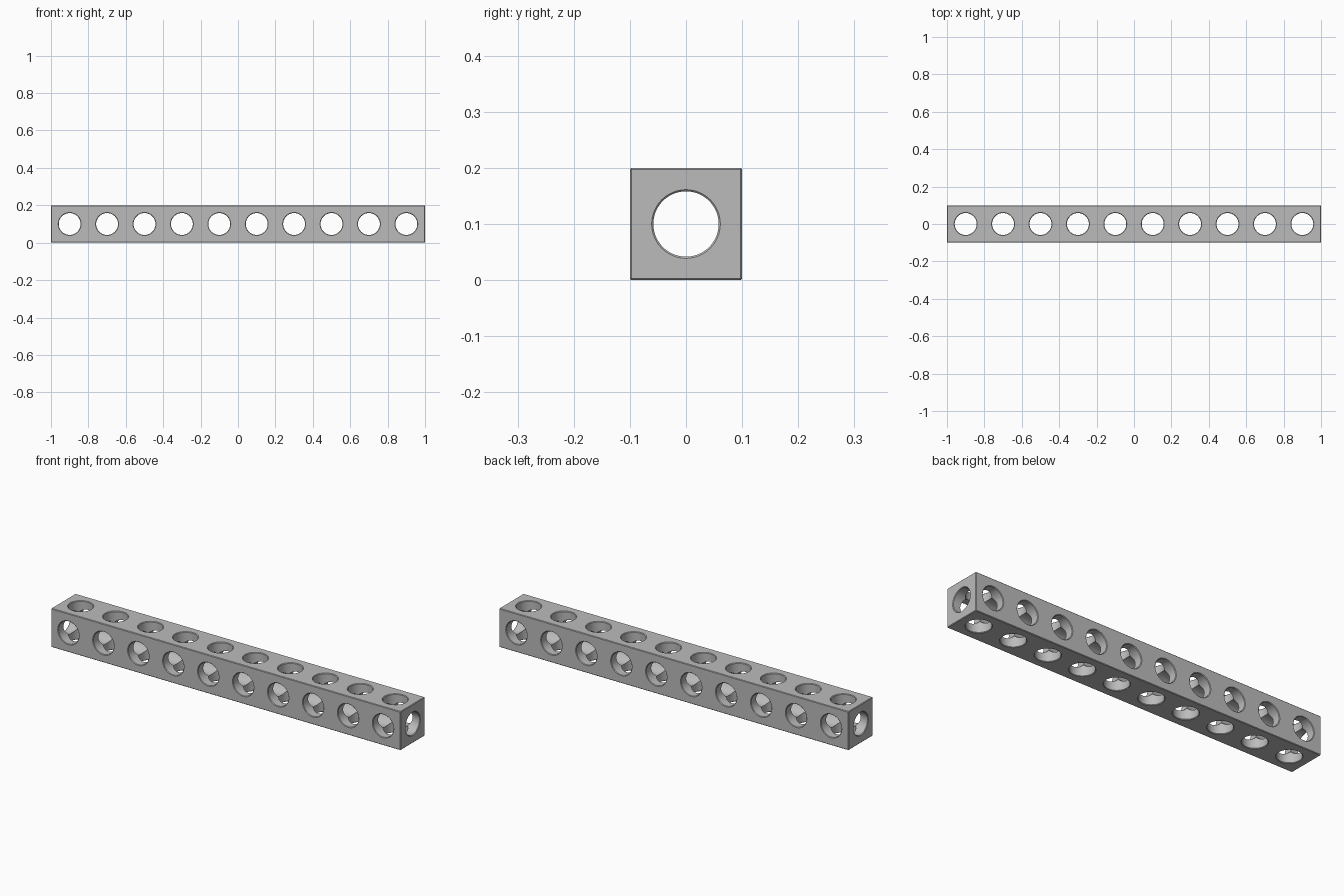
import bpy, bmesh, math
from mathutils import Matrix, Vector

cube = bpy.data.objects.get("Cube")
if cube:
    bpy.data.objects.remove(cube, do_unlink=True)

HALF = 0.1        # half the beam's width and the hole pitch
CHAMFER = 0.003
SIDES = 64

# Plain grey finish
grey = bpy.data.materials.new("satin_grey")
grey.use_nodes = True
colour = (0.5, 0.5, 0.5, 1)
grey.diffuse_color = colour
grey.node_tree.nodes["Principled BSDF"].inputs["Base Color"].default_value = colour


def link_mesh(name, bm):
    mesh = bpy.data.meshes.new(name)
    bm.to_mesh(mesh)
    bm.free()
    mesh.materials.append(grey)
    obj = bpy.data.objects.new(name, mesh)
    bpy.context.collection.objects.link(obj)
    return obj


def bore_cutter(name, axis, half_length, radius, centres):
    """Round cutters with flared ends that chamfer the hole rims."""
    bm = bmesh.new()
    turn = Vector((0, 0, 1)).rotation_difference(Vector(axis)).to_matrix()
    inner = half_length - CHAMFER
    outer = half_length + CHAMFER
    profile = [(radius + 2 * CHAMFER, -outer), (radius, -inner),
               (radius, inner), (radius + 2 * CHAMFER, outer)]
    for centre in centres:
        rings = []
        for r, h in profile:
            ring = []
            for i in range(SIDES):
                a = math.tau * i / SIDES
                p = turn @ Vector((r * math.cos(a), r * math.sin(a), h))
                ring.append(bm.verts.new(p + Vector(centre)))
            rings.append(ring)
        for low, high in zip(rings, rings[1:]):
            for i in range(SIDES):
                j = (i + 1) % SIDES
                bm.faces.new((low[i], low[j], high[j], high[i]))
        bm.faces.new(rings[0][::-1])
        bm.faces.new(rings[-1])
    obj = link_mesh(name, bm)
    obj.hide_render = True
    return obj


# Square beam with chamfered edges
bm = bmesh.new()
bmesh.ops.create_cube(bm, size=2, matrix=Matrix.Translation((0, 0, HALF))
                      @ Matrix.Diagonal((1, HALF, HALF, 1)))
bmesh.ops.bevel(bm, geom=bm.edges[:], offset=CHAMFER, segments=1, affect='EDGES')
beam = link_mesh("perforated_beam", bm)

# Ten cross holes each way and one long bore, kept a hair apart in radius
centres = [(-0.9 + 0.2 * i, 0, HALF) for i in range(10)]
cutters = [
    bore_cutter("long_bore_cutter", (1, 0, 0), 1, 0.0582, [(0, 0, HALF)]),
    bore_cutter("side_hole_cutter", (0, 1, 0), HALF, 0.0584, centres),
    bore_cutter("top_hole_cutter", (0, 0, 1), HALF, 0.0586, centres),
]
bpy.ops.object.select_all(action='DESELECT')
bpy.context.view_layer.objects.active = beam
beam.select_set(True)
for cutter in cutters:
    mod = beam.modifiers.new(cutter.name, 'BOOLEAN')
    mod.operation = 'DIFFERENCE'
    mod.solver = 'EXACT'
    mod.object = cutter
    bpy.ops.object.modifier_apply(modifier=mod.name)
for cutter in cutters:
    bpy.data.objects.remove(cutter, do_unlink=True)

bpy.ops.object.shade_smooth_by_angle(angle=math.radians(30))
